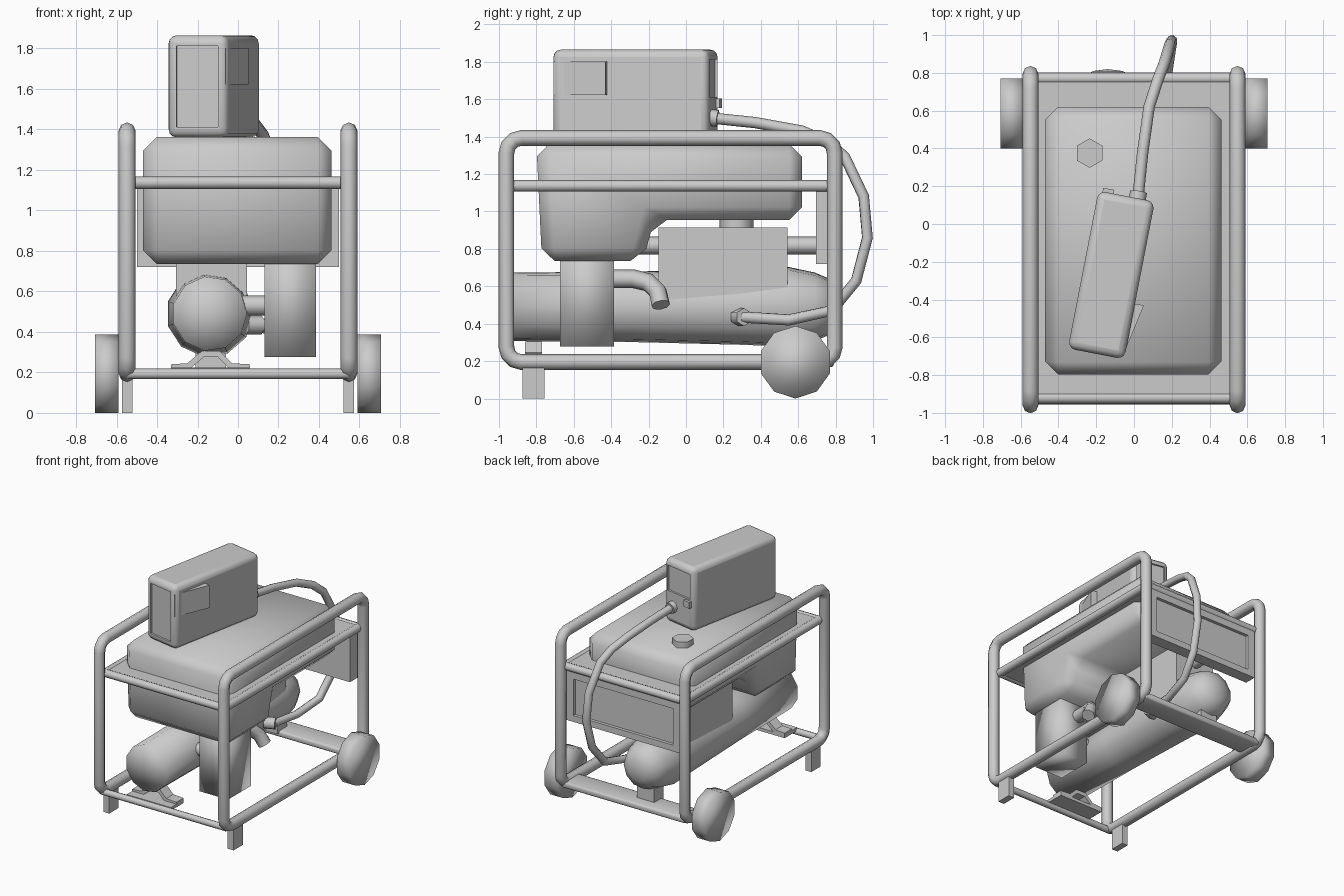
import bpy, bmesh, math
from mathutils import Matrix, Vector

cube = bpy.data.objects.get("Cube")
if cube:
    bpy.data.objects.remove(cube, do_unlink=True)

grey = bpy.data.materials.new("plain grey")
grey.use_nodes = True
grey.diffuse_color = (0.6, 0.6, 0.6, 1)
grey.node_tree.nodes["Principled BSDF"].inputs["Base Color"].default_value = (0.6, 0.6, 0.6, 1)


def finish(name, data):
    obj = bpy.data.objects.new(name, data)
    bpy.context.scene.collection.objects.link(obj)
    data.materials.append(grey)
    return obj


def mesh_object(name, bm, smooth):
    bmesh.ops.recalc_face_normals(bm, faces=bm.faces)
    for face in bm.faces:
        face.smooth = smooth
    mesh = bpy.data.meshes.new(name)
    bm.to_mesh(mesh)
    bm.free()
    return finish(name, mesh)


def add_bevel(obj, width, segments=1):
    mod = obj.modifiers.new("bevel", "BEVEL")
    mod.width = width
    mod.segments = segments
    mod.limit_method = "ANGLE"


def box(name, low, high, bevel=0, segments=1, smooth=False, place=Matrix()):
    low, high = Vector(low), Vector(high)
    bm = bmesh.new()
    bmesh.ops.create_cube(bm, size=1, matrix=place @ Matrix.Translation((low + high) / 2)
                          @ Matrix.Diagonal((*(high - low), 1)))
    obj = mesh_object(name, bm, smooth)
    if bevel:
        add_bevel(obj, bevel, segments)
    return obj


def prism(name, points, axis, start, end, smooth=False, place=Matrix()):
    """Extrude a 2D outline along one axis (0 = x, 1 = y, 2 = z)."""
    bm = bmesh.new()
    verts = []
    for p in points:
        co = list(p)
        co.insert(axis, start)
        verts.append(bm.verts.new(co))
    face = bm.faces.new(verts)
    ext = bmesh.ops.extrude_face_region(bm, geom=[face])
    offset = Vector()
    offset[axis] = end - start
    moved = [v for v in ext["geom"] if isinstance(v, bmesh.types.BMVert)]
    bmesh.ops.translate(bm, verts=moved, vec=offset)
    bm.transform(place)
    return mesh_object(name, bm, smooth)


def rod(name, a, b, radius, sides=8, smooth=True):
    a, b = Vector(a), Vector(b)
    turn = (b - a).to_track_quat("Z", "Y").to_matrix().to_4x4()
    bm = bmesh.new()
    bmesh.ops.create_cone(bm, cap_ends=True, segments=sides, radius1=radius, radius2=radius,
                          depth=(b - a).length, matrix=Matrix.Translation((a + b) / 2) @ turn)
    obj = mesh_object(name, bm, smooth)
    for face in obj.data.polygons:
        if len(face.vertices) > 4:
            face.use_smooth = False
    return obj


def tube(name, points, radius, cyclic=False):
    curve = bpy.data.curves.new(name, "CURVE")
    curve.dimensions = "3D"
    curve.bevel_depth = radius
    curve.bevel_resolution = 2
    curve.use_fill_caps = True
    spline = curve.splines.new("POLY")
    spline.points.add(len(points) - 1)
    for point, co in zip(spline.points, points):
        point.co = (*co, 1)
    spline.use_cyclic_u = cyclic
    return finish(name, curve)


def cut(obj, cutter):
    mod = obj.modifiers.new("recess", "BOOLEAN")
    mod.operation = "DIFFERENCE"
    mod.object = cutter
    cutter.hide_render = True
    cutter.hide_set(True)


# Side loops, legs and wheels
for side, word in ((1, "left"), (-1, "right")):
    loop = []
    corners = ((0.715, 1.313, 0), (-0.88, 1.313, 90), (-0.88, 0.275, 180), (0.715, 0.275, 270))
    for y, z, first in corners:
        for step in range(4):
            t = math.radians(first + 30 * step)
            loop.append((side * 0.548, y + 0.08 * math.cos(t), z + 0.08 * math.sin(t)))
    tube(word + "_frame_loop", loop, 0.042, True)
    box(word + "_leg", (side * 0.548 - 0.026, -0.875, 0), (side * 0.548 + 0.026, -0.757, 0.2))
    wheel = rod(word + "_wheel", (side * 0.59, 0.585, 0.194), (side * 0.707, 0.585, 0.194), 0.194, 10)
    for face in wheel.data.polygons:
        face.use_smooth = True
    rod(word + "_shelf_rail", (side * 0.525, -0.93, 1.137), (side * 0.525, 0.77, 1.137), 0.031)

# Cross members and tank shelf
rod("front_cross_bar", (-0.548, -0.93, 0.193), (0.548, -0.93, 0.193), 0.026)
box("rear_cross_beam", (-0.548, 0.6, 0.168), (0.548, 0.79, 0.217), 0.015, 2, True)
for y in (-0.92, 0.77):
    rod("shelf_cross_rail", (-0.525, y, 1.137), (0.525, y, 1.137), 0.031)
box("tank_shelf", (-0.52, -0.92, 1.115), (0.52, 0.77, 1.16))

# Rear control panel with a recessed face
panel = box("rear_panel", (-0.5, 0.695, 0.72), (0.5, 0.79, 1.12))
cut(panel, box("rear_panel_cutter", (-0.44, 0.765, 0.77), (0.44, 0.85, 1.06)))

# Fuel tank with a deep front section, and its cap
tank = prism("fuel_tank", [(-0.8, 1.362), (0.62, 1.362), (0.62, 0.955), (-0.17, 0.955),
                           (-0.23, 0.735), (-0.77, 0.735)], 0, -0.47, 0.462, True)
add_bevel(tank, 0.068)
rod("fuel_cap", (-0.235, 0.375, 1.35), (-0.235, 0.375, 1.41), 0.078, 6)

# Engine barrel turned from a profile
bm = bmesh.new()
profile = [(0, -0.95), (0.185, -0.95), (0.19, -0.3), (0.205, 0.3), (0.215, 0.55),
           (0.185, 0.69), (0.15, 0.77), (0.08, 0.81), (0, 0.82)]
ring = [bm.verts.new((r, y, 0)) for r, y in profile]
edges = [bm.edges.new(pair) for pair in zip(ring, ring[1:])]
bmesh.ops.spin(bm, geom=ring + edges, cent=(0, 0, 0), axis=(0, 1, 0), angle=math.tau, steps=11)
bmesh.ops.remove_doubles(bm, verts=bm.verts, dist=0.001)
bm.transform(Matrix.Translation((-0.14, 0, 0.49)))
mesh_object("engine_barrel", bm, True)

# Engine housing, fuel neck and through pipe
box("engine_housing", (-0.306, -0.147, 0.5), (0.044, 0.543, 0.915))
rod("fuel_neck", (-0.13, 0.27, 0.9), (-0.13, 0.27, 0.98), 0.09, 10)
rod("through_pipe", (-0.13, -0.27, 0.818), (-0.13, 0.72, 0.818), 0.047)

# Mounting brackets under the barrel
outline = [(-0.33, 0.215), (-0.33, 0.24), (-0.25, 0.245), (-0.18, 0.305), (-0.09, 0.305),
           (-0.03, 0.245), (0.06, 0.24), (0.06, 0.215), (-0.04, 0.215), (-0.1, 0.275),
           (-0.17, 0.275), (-0.24, 0.215)]
prism("front_bracket", outline, 1, -0.86, -0.77)
box("front_bracket_bar", (-0.33, -0.93, 0.2), (0.06, -0.77, 0.225))
box("rear_bracket", (-0.21, 0.58, 0.2), (-0.06, 0.7, 0.33))

# Muffler with its link to the barrel and bent outlet
box("muffler", (0.132, -0.675, 0.277), (0.385, -0.385, 0.85), smooth=True)
rod("muffler_link", (0, -0.53, 0.53), (0.16, -0.53, 0.53), 0.05)
tube("exhaust_outlet", [(0.22, -0.42, 0.64), (0.22, -0.28, 0.64), (0.25, -0.2, 0.62),
                        (0.29, -0.15, 0.57), (0.33, -0.135, 0.5)], 0.05)

# Head unit, turned slightly on top of the tank
head = Matrix.Translation((-0.12, -0.27, 1.613)) @ Matrix.Rotation(math.radians(-11), 4, "Z")
unit = box("head_unit", (-0.152, -0.425, -0.252), (0.152, 0.425, 0.252), 0.04, 3, True, head)
cut(unit, box("head_front_cutter", (-0.105, -0.5, -0.2), (0.105, -0.41, 0.2), place=head))
cut(unit, box("head_back_cutter", (-0.115, 0.41, 0), (0.115, 0.5, 0.2), place=head))
with bpy.context.temp_override(active_object=unit, object=unit, selected_objects=[unit],
                               selected_editable_objects=[unit]):
    bpy.ops.object.shade_smooth_by_angle(angle=math.radians(40))
prism("side_vent", [(0.14, -0.42), (0.2, -0.125), (0.14, -0.125)], 2, 0.01, 0.19, place=head)
box("head_port", (-0.13, 0.41, -0.06), (-0.07, 0.445, -0.01), place=head)

# Cable from the head unit down to the barrel
path = [(0.02, 0.13, 1.5), (0.045, 0.37, 1.475), (0.08, 0.62, 1.43), (0.125, 0.76, 1.37),
        (0.16, 0.85, 1.29), (0.19, 0.95, 1.08), (0.2, 0.97, 0.86), (0.19, 0.91, 0.63),
        (0.17, 0.78, 0.47), (0.13, 0.55, 0.42), (0.1, 0.3, 0.435)]
tube("cable", path, 0.03)
rod("upper_plug", (0.015, 0.11, 1.505), (0.024, 0.17, 1.497), 0.045)
rod("lower_plug", (0.04, 0.28, 0.435), (0.115, 0.31, 0.435), 0.048, 6)
